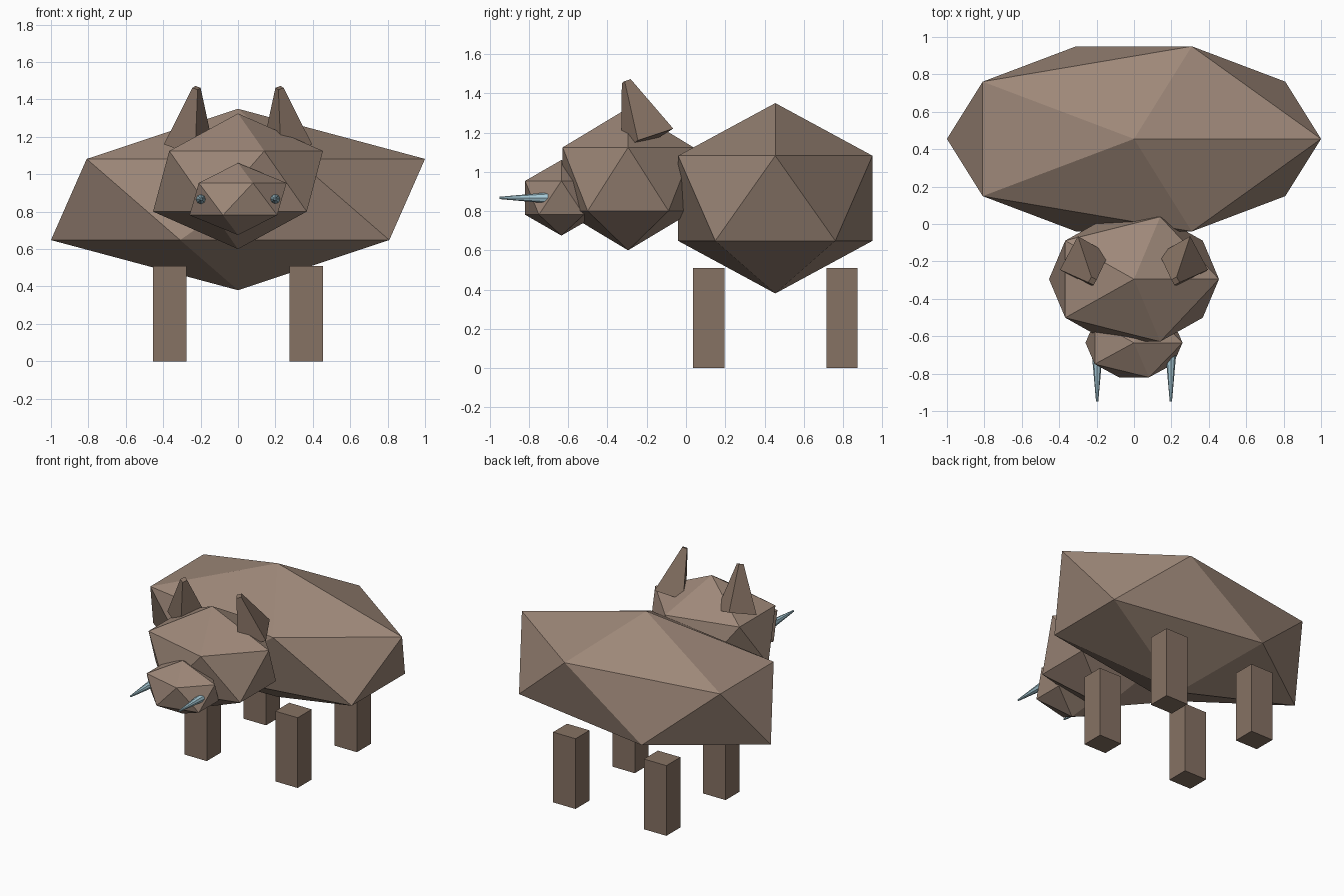
import bpy, bmesh, math
from mathutils import Vector, Matrix

if "Cube" in bpy.data.objects:
    bpy.data.objects.remove(bpy.data.objects["Cube"])


def material(name, color):
    m = bpy.data.materials.new(name)
    m.diffuse_color = (*color, 1)
    m.use_nodes = True
    m.node_tree.nodes["Principled BSDF"].inputs["Base Color"].default_value = m.diffuse_color
    return m


HIDE = material("hide_brown", (0.34, 0.245, 0.19))
DARK = material("dark_brown", (0.24, 0.168, 0.126))
TUSK = material("pale_blue", (0.38, 0.58, 0.66))


def finish(name, bm, mat):
    bmesh.ops.recalc_face_normals(bm, faces=bm.faces)
    me = bpy.data.meshes.new(name)
    bm.to_mesh(me)
    bm.free()
    me.materials.append(mat)
    ob = bpy.data.objects.new(name, me)
    bpy.context.collection.objects.link(ob)
    return ob


def faceted_ball(name, center, scale):
    bm = bmesh.new()
    bmesh.ops.create_icosphere(bm, subdivisions=1, radius=1)
    bmesh.ops.scale(bm, vec=scale, verts=bm.verts)
    bmesh.ops.translate(bm, vec=center, verts=bm.verts)
    finish(name, bm, HIDE)


# Body, head and snout: stretched icosahedra
faceted_ball("body", (0, 0.455, 0.865), (1.118, 0.582, 0.485))
faceted_ball("head", (0, -0.295, 0.9625), (0.508, 0.392, 0.3625))
faceted_ball("snout", (0, -0.635, 0.8675), (0.29, 0.2175, 0.1925))

# Legs
for row, y in (("front", 0.115), ("back", 0.795)):
    for side, s in (("left", -1), ("right", 1)):
        bm = bmesh.new()
        bmesh.ops.create_cube(bm, size=1)
        bmesh.ops.scale(bm, vec=(0.18, 0.16, 0.51), verts=bm.verts)
        bmesh.ops.translate(bm, vec=(s * 0.365, y, 0.255), verts=bm.verts)
        finish(f"{row}_leg_{side}", bm, DARK)

# Ears (leaning four-sided spikes) and tusks
EAR_BASE = [Vector(p) for p in ((0.30, -0.065, 1.22), (0.396, -0.245, 1.16),
                                (0.23, -0.33, 1.10), (0.135, -0.16, 1.16))]
EAR_TIP = Vector((0.222, -0.305, 1.462))
mid = sum(EAR_BASE, Vector()) / 4
for side, s in (("left", -1), ("right", 1)):
    bm = bmesh.new()
    mirror = Matrix.Diagonal((s, 1, 1))
    low = [bm.verts.new(mirror @ p) for p in EAR_BASE]
    top = [bm.verts.new(mirror @ (EAR_TIP + (p - mid) * 0.17)) for p in EAR_BASE]
    bm.faces.new(low)
    bm.faces.new(top)
    for i in range(4):
        j = (i + 1) % 4
        bm.faces.new((low[i], low[j], top[j], top[i]))
    finish(f"ear_{side}", bm, DARK)

    bm = bmesh.new()
    bmesh.ops.create_cone(bm, cap_ends=True, segments=8, radius1=0.036,
                          radius2=0.006, depth=0.34)
    bmesh.ops.rotate(bm, matrix=Matrix.Rotation(math.pi / 2, 3, "X"), verts=bm.verts)
    bmesh.ops.translate(bm, vec=(s * 0.197, -0.78, 0.867), verts=bm.verts)
    finish(f"tusk_{side}", bm, TUSK)
